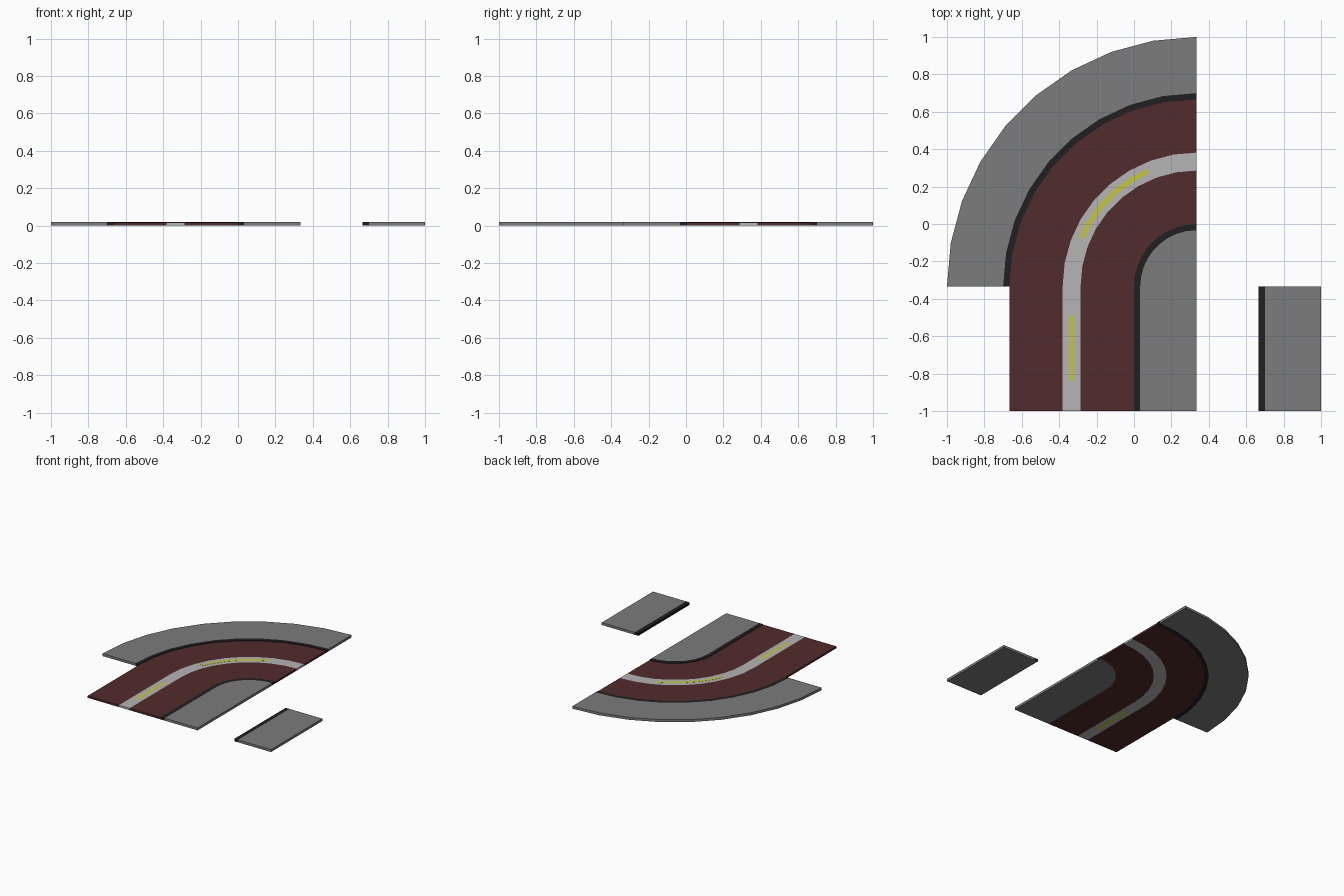
import bpy, bmesh, math

if "Cube" in bpy.data.objects:
    bpy.data.objects.remove(bpy.data.objects["Cube"])

CX, CY = 1 / 3, -1 / 3        # centre of the bend
TOP, ROAD = 0.02, 0.016       # pavement and road heights


def mat(name, r, g, b):
    m = bpy.data.materials.new(name)
    m.diffuse_color = (r, g, b, 1)
    m.use_nodes = True
    m.node_tree.nodes["Principled BSDF"].inputs["Base Color"].default_value = m.diffuse_color
    return m


asphalt = mat("asphalt", 0.085, 0.025, 0.025)
concrete = mat("concrete", 0.2, 0.2, 0.2)
kerb = mat("kerb", 0.014, 0.014, 0.014)
pale = mat("pale_strip", 0.46, 0.46, 0.46)
yellow = mat("yellow", 0.57, 0.59, 0.03)


def finish(name, bm, material, under=None):
    """Clean the mesh; optionally give its underside another material."""
    bmesh.ops.remove_doubles(bm, verts=bm.verts, dist=1e-5)
    bmesh.ops.dissolve_degenerate(bm, edges=bm.edges, dist=1e-6)
    bmesh.ops.recalc_face_normals(bm, faces=bm.faces)
    me = bpy.data.meshes.new(name)
    me.materials.append(material)
    if under:
        me.materials.append(under)
        for f in bm.faces:
            f.normal_update()
            if f.normal.z < -0.9:
                f.material_index = 1
    bm.to_mesh(me)
    bm.free()
    bpy.context.collection.objects.link(bpy.data.objects.new(name, me))


def bend(name, r0, r1, z0, z1, material, straight=True, angles=range(0, 91, 10), under=None):
    """Rectangular section swept round the bend, with an optional straight lead-in."""
    bm = bmesh.new()
    stations = [(0, -1 - CY)] if straight else []
    stations += [(math.radians(a), 0) for a in angles]
    rings = []
    for a, dy in stations:
        rings.append([bm.verts.new((CX - r * math.cos(a), CY + dy + r * math.sin(a), z))
                      for r, z in ((r0, z0), (r1, z0), (r1, z1), (r0, z1))])
    for p, q in zip(rings, rings[1:]):
        for i in range(4):
            j = (i + 1) % 4
            bm.faces.new((p[i], p[j], q[j], q[i]))
    bm.faces.new(rings[0])
    bm.faces.new(rings[-1])
    finish(name, bm, material, under)


def slab(name, x0, x1, y0, y1, z1, material, under=None):
    bm = bmesh.new()
    bmesh.ops.create_cube(bm, size=1)
    for v in bm.verts:
        v.co = (x1 if v.co.x > 0 else x0, y1 if v.co.y > 0 else y0, z1 if v.co.z > 0 else 0)
    finish(name, bm, material, under)


# Road lanes
bend("inner_lane", 0.333, 0.619, 0, ROAD, asphalt)
bend("outer_lane", 0.715, 1.0, 0, ROAD, asphalt)

# Central strip: bend, then straight pieces around the inset dash
bend("strip_bend", 0.619, 0.715, 0, ROAD, pale, straight=False)
XL, XR, D0, D1 = CX - 0.715, CX - 0.619, -0.84, -0.49
DL, DR = CX - 0.679, CX - 0.655
slab("strip_front", XL, XR, -1, D0, ROAD, pale)
slab("strip_back", XL, XR, D1, CY, ROAD, pale)
slab("strip_left", XL, DL, D0, D1, ROAD, pale)
slab("strip_right", DR, XR, D0, D1, ROAD, pale)

# Yellow dashes
slab("straight_dash", DL, DR, D0, D1, ROAD, yellow)
bend("curved_dash", 0.655, 0.679, ROAD - 0.001, ROAD + 0.001, yellow, straight=False,
     angles=(23, 30, 40, 50, 60, 67))

# Pavements and kerbs
bend("inner_pavement", 0, 0.3, 0, TOP, concrete)
bend("inner_kerb", 0.3, 0.333, 0, TOP, kerb, under=concrete)
bend("outer_kerb", 1.0, 1.033, 0, TOP, kerb, straight=False)
bend("outer_pavement", 1.033, 4 / 3, 0, TOP, concrete, straight=False)
slab("side_kerb", 2 / 3, 0.7, -1, CY, TOP, kerb, under=concrete)
slab("side_pavement", 0.7, 1, -1, CY, TOP, concrete)
